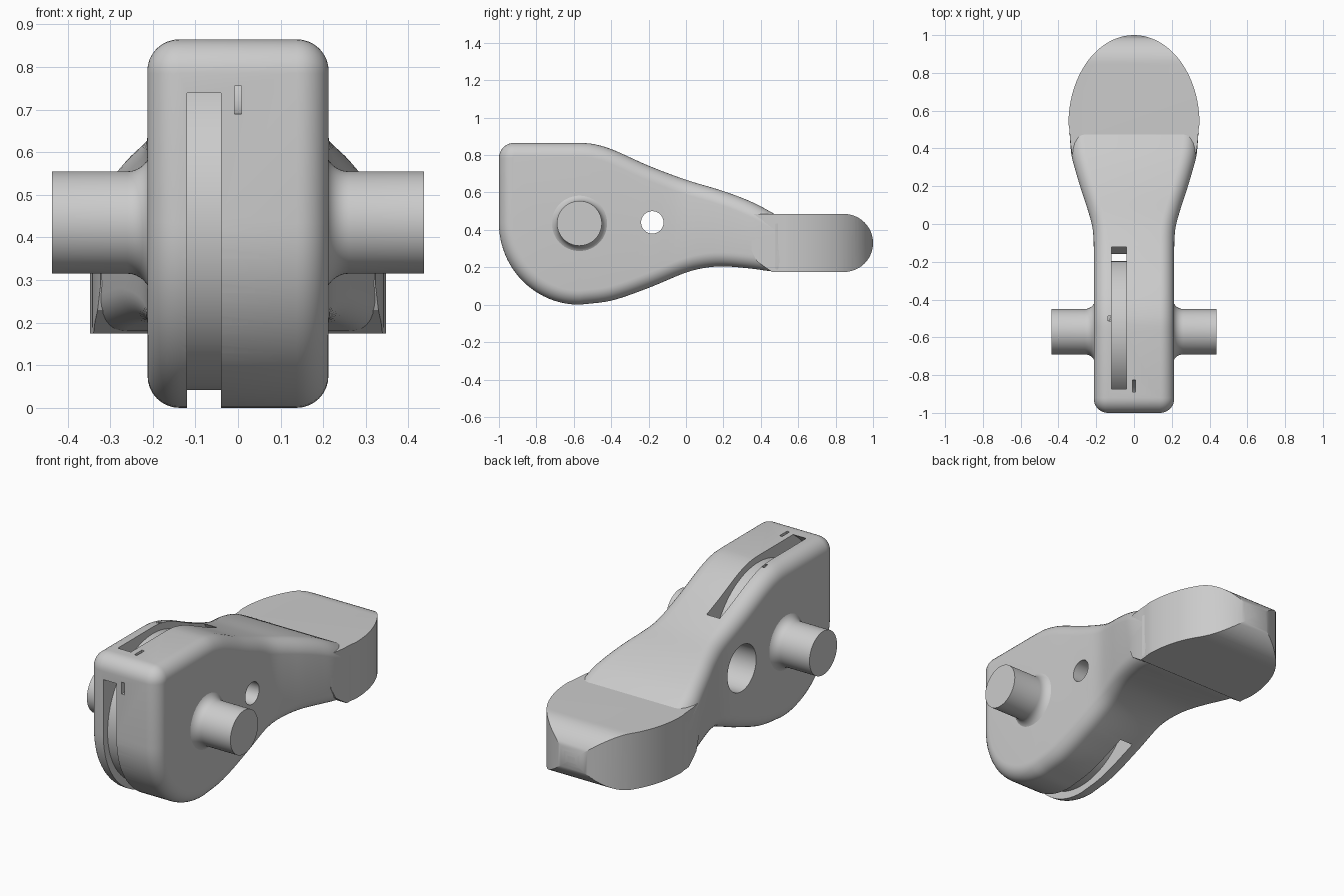
import bpy, bmesh
from math import sin, cos, pi, sqrt

if "Cube" in bpy.data.objects:
    bpy.data.objects.remove(bpy.data.objects["Cube"])

grey = bpy.data.materials.new("plain_grey")
grey.use_nodes = True
COLOUR = (0.6, 0.6, 0.6, 1)
grey.diffuse_color = COLOUR
grey.node_tree.nodes["Principled BSDF"].inputs["Base Color"].default_value = COLOUR

AXLE = (-0.57, 0.435)   # y, z of the axle
HOLE = (-0.18, 0.44)    # y, z of the cross hole
FILLET = 0.075


def finish(name, bm):
    bmesh.ops.remove_doubles(bm, verts=bm.verts, dist=1e-5)
    bmesh.ops.recalc_face_normals(bm, faces=bm.faces)
    mesh = bpy.data.meshes.new(name)
    bm.to_mesh(mesh)
    bm.free()
    mesh.materials.append(grey)
    ob = bpy.data.objects.new(name, mesh)
    bpy.context.collection.objects.link(ob)
    return ob


def activate(ob):
    bpy.ops.object.select_all(action="DESELECT")
    ob.select_set(True)
    bpy.context.view_layer.objects.active = ob


def boolean(ob, cutter, operation="DIFFERENCE"):
    mod = ob.modifiers.new("cut", "BOOLEAN")
    mod.operation, mod.solver, mod.object = operation, "EXACT", cutter
    activate(ob)
    bpy.ops.object.modifier_apply(modifier=mod.name)
    bpy.data.objects.remove(cutter)


def smooth(ob, angle=0.5):
    activate(ob)
    bpy.ops.object.shade_smooth_by_angle(angle=angle)


def curve(pts, t):
    """Smooth interpolation through (t, value) points."""
    def slope(i):
        a, b = pts[max(i - 1, 0)], pts[min(i + 1, len(pts) - 1)]
        return (b[1] - a[1]) / (b[0] - a[0])
    t = min(max(t, pts[0][0]), pts[-1][0])
    i = next(k for k in range(len(pts) - 1) if t <= pts[k + 1][0])
    (t0, v0), (t1, v1) = pts[i], pts[i + 1]
    h = t1 - t0
    u = (t - t0) / h
    return ((1 + 2 * u) * (1 - u) ** 2 * v0 + u * u * (3 - 2 * u) * v1
            + h * u * (1 - u) ** 2 * slope(i) + h * u * u * (u - 1) * slope(i + 1))


def revolve(name, profile, centre, n=64):
    """Turn a closed (x, radius) profile about an axis along x."""
    bm = bmesh.new()
    rings = [[bm.verts.new((x, centre[0] + r * cos(2 * pi * k / n), centre[1] + r * sin(2 * pi * k / n)))
              for k in range(n)] for x, r in profile]
    for i in range(len(profile)):
        j = (i + 1) % len(profile)
        if profile[i][1] == 0 and profile[j][1] == 0:
            continue
        for k in range(n):
            m = (k + 1) % n
            bm.faces.new((rings[i][k], rings[i][m], rings[j][m], rings[j][k]))
    return finish(name, bm)


def extrude(name, pts, to_a, to_b):
    """Prism between two placements of a flat outline."""
    bm = bmesh.new()
    a = [bm.verts.new(to_a(*p)) for p in pts]
    b = [bm.verts.new(to_b(*p)) for p in pts]
    bm.faces.new(a)
    bm.faces.new(b)
    for i in range(len(pts)):
        j = (i + 1) % len(pts)
        bm.faces.new((a[i], a[j], b[j], b[i]))
    return finish(name, bm)


# Side profile and half width of the body
TOP = [(-0.57, 0.865), (-0.5, 0.86), (-0.4, 0.832), (-0.2, 0.743), (0, 0.668),
       (0.2, 0.607), (0.35, 0.55), (0.47, 0.487), (0.55, 0.44)]
BOTTOM = [(-0.57, 0), (-0.4, 0.022), (-0.2, 0.09), (0, 0.172), (0.1, 0.197),
          (0.2, 0.205), (0.35, 0.193), (0.46, 0.179), (0.55, 0.182)]
WIDTH = [(-1, 0.213), (-0.1, 0.213), (0, 0.219), (0.1, 0.246), (0.2, 0.278),
         (0.3, 0.307), (0.4, 0.331), (0.55, 0.343)]


def make_body():
    steps = 40
    ys = [-0.57 + 1.12 * i / steps for i in range(steps + 1)]
    upper = [(y, curve(TOP, y)) for y in ys]
    lower = [(y, curve(BOTTOM, y)) for y in ys]
    nose = [(-0.92 - 0.08 * sin(a * pi / 16), 0.785 + 0.08 * cos(a * pi / 16)) for a in range(9)]
    belly = [(AXLE[0] - 0.43 * cos(a * pi / 48), AXLE[1] - 0.435 * sin(a * pi / 48)) for a in range(24)]
    pts = lower + upper[::-1] + nose + belly
    n = len(pts)
    bm = bmesh.new()

    def ring(side, angle):
        out = []
        for i, (y, z) in enumerate(pts):
            (ya, za), (yb, zb) = pts[i - 1], pts[(i + 1) % n]
            length = sqrt((yb - ya) ** 2 + (zb - za) ** 2)
            inset = FILLET * (1 - cos(angle))
            x = curve(WIDTH, y) - FILLET * (1 - sin(angle))
            out.append(bm.verts.new((side * x, y - inset * (zb - za) / length,
                                     z + inset * (yb - ya) / length)))
        return out

    angles = [k * pi / 16 for k in range(9)]
    rings = [ring(-1, a) for a in angles[::-1]] + [ring(1, a) for a in angles]
    for a, b in zip(rings, rings[1:]):
        for i in range(n):
            j = (i + 1) % n
            bm.faces.new((a[i], a[j], b[j], b[i]))
    # Flat sides: one face at the front, strips where the body widens
    for r in (rings[0], rings[-1]):
        last = 2 * steps + 1
        bm.faces.new([r[0]] + r[last:])
        for i in range(steps):
            bm.faces.new((r[i], r[i + 1], r[last - i - 1], r[last - i]))
    return finish("body", bm)


def ring_profile(x0, x1, r0, r1):
    return [(x0, r0), (x1, r0), (x1, r1), (x0, r1)]


body = make_body()

# Curved slot around the inner wheel, and the small cord tunnel at the corner
boolean(body, revolve("slot_cutter", ring_profile(-0.12, -0.04, 0.393, 0.527), AXLE, 128))
boolean(body, revolve("cord_cutter", ring_profile(-0.008, 0.008, 0.11, 0.175), (-1, 0.865)))
# Cross hole with a wide bore from the right side
boolean(body, revolve("hole_cutter", ring_profile(-0.5, 0.5, 0, 0.06), HOLE))
boolean(body, revolve("bore_cutter", ring_profile(-0.5, 0.05, 0, 0.127), HOLE))
smooth(body)

# Axle stubs with flared roots
for side, name in ((-1, "right_axle"), (1, "left_axle")):
    flare = [(0.205 + 0.055 * (1 - cos(a * pi / 16)), 0.175 - 0.055 * sin(a * pi / 16)) for a in range(9)]
    profile = [(0.16, 0), (0.16, 0.175)] + flare + [(0.437, 0.12), (0.437, 0)]
    smooth(revolve(name, [(side * x, r) for x, r in profile], AXLE))

# Oval grip: plan outline crossed with a round-ended side profile
oval = [(0.347 * cos(a * pi / 48), 0.53 + 0.47 * sin(a * pi / 48)) for a in range(49)]
rear = [(curve(WIDTH, y) + 0.002, y) for y in (0.34, 0.38, 0.42, 0.46, 0.5)]
plan = oval + [(-x, y) for x, y in rear[::-1]] + rear
side_view = [(0.35, 0.485), (0.35, 0.29), (0.38, 0.23), (0.46, 0.175)]
side_view += [(0.845 + 0.155 * sin(a * pi / 24), 0.33 - 0.155 * cos(a * pi / 24)) for a in range(25)]
grip = extrude("grip", plan, lambda x, y: (x, y, 0), lambda x, y: (x, y, 0.7))
boolean(grip, extrude("grip_cutter", side_view, lambda y, z: (-0.5, y, z), lambda y, z: (0.5, y, z)), "INTERSECT")
smooth(grip)
